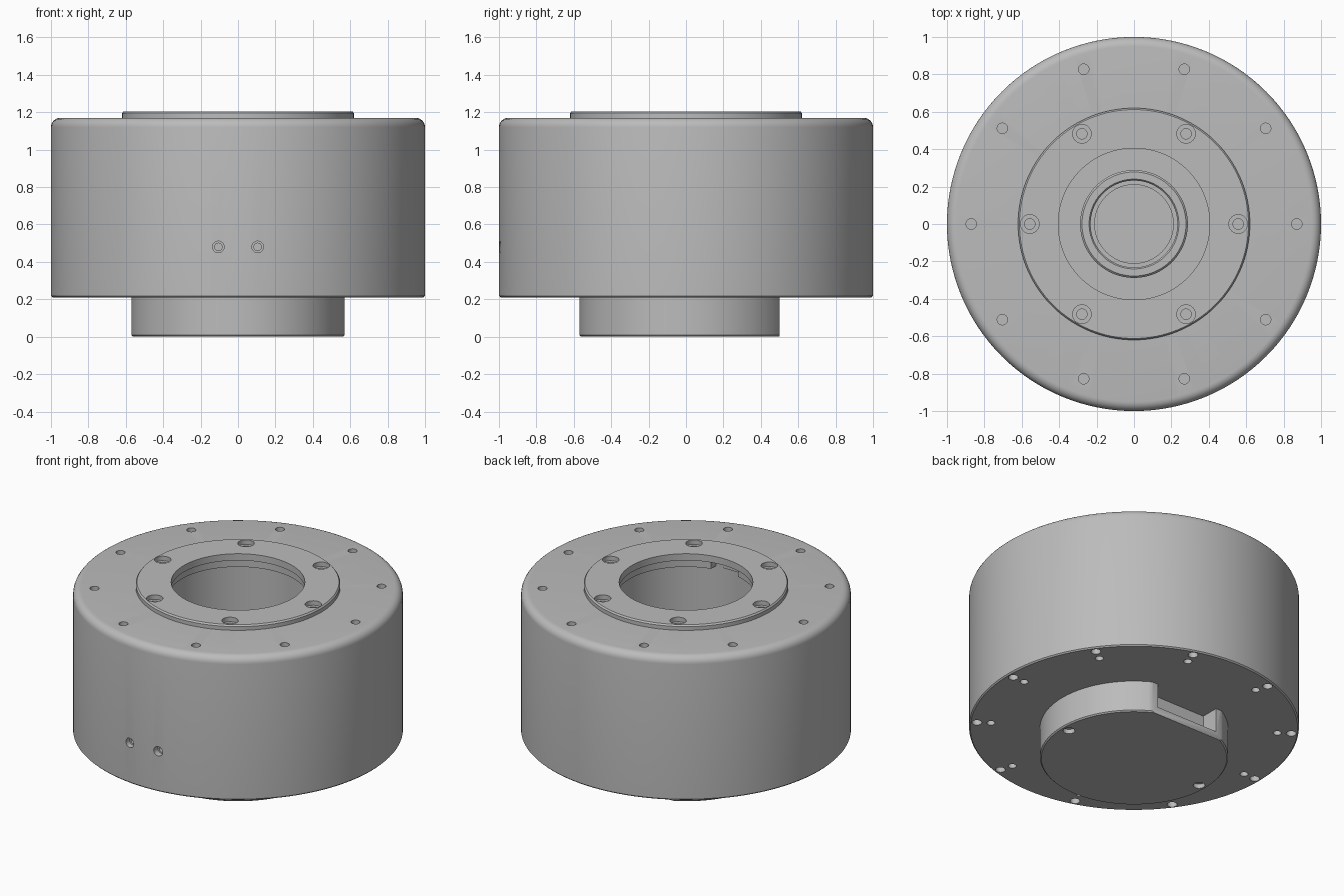
import bpy, bmesh, math
from mathutils import Matrix, Vector

if "Cube" in bpy.data.objects:
    bpy.data.objects.remove(bpy.data.objects["Cube"])

metal = bpy.data.materials.new("satin_grey")
metal.use_nodes = True
GREY = (0.5, 0.5, 0.5, 1)
metal.diffuse_color = GREY
metal.node_tree.nodes["Principled BSDF"].inputs["Base Color"].default_value = GREY


def lathe(bm, profile, steps, matrix=Matrix()):
    """Spin an (r, z) profile about the z axis into a closed solid."""
    part = bmesh.new()
    verts = [part.verts.new((r, 0, z)) for r, z in profile]
    edges = [part.edges.new(pair) for pair in zip(verts, verts[1:])]
    bmesh.ops.spin(part, geom=verts + edges, cent=(0, 0, 0), axis=(0, 0, 1),
                   angle=math.tau, steps=steps, use_duplicate=False)
    bmesh.ops.remove_doubles(part, verts=part.verts, dist=1e-5)
    bmesh.ops.recalc_face_normals(part, faces=part.faces)
    part.transform(matrix)
    mesh = bpy.data.meshes.new("temp")
    part.to_mesh(mesh)
    part.free()
    bm.from_mesh(mesh)
    bpy.data.meshes.remove(mesh)


def box(bm, low, high):
    low, high = Vector(low), Vector(high)
    matrix = Matrix.Translation((low + high) / 2) @ Matrix.Diagonal((*(high - low), 1))
    bmesh.ops.create_cube(bm, size=1, matrix=matrix)


def hole(bm, place, direction, wide, wide_depth, narrow=0, depth=0):
    """Round hole cutter, optionally counterbored, entering along direction."""
    profile = [(0, -0.02), (wide, -0.02), (wide, wide_depth)]
    if narrow:
        profile += [(narrow, wide_depth), (narrow, depth)]
    profile.append((0, profile[-1][1]))
    turn = Vector((0, 0, 1)).rotation_difference(Vector(direction)).to_matrix().to_4x4()
    lathe(bm, profile, 24, Matrix.Translation(place) @ turn)


def circle(count, radius, z):
    for i in range(count):
        a = math.tau * i / count
        yield radius * math.cos(a), radius * math.sin(a), z


def make_object(name, bm):
    mesh = bpy.data.meshes.new(name)
    bm.to_mesh(mesh)
    bm.free()
    obj = bpy.data.objects.new(name, mesh)
    bpy.context.collection.objects.link(obj)
    obj.data.materials.append(metal)
    return obj


def finish(obj, cutter_bm=None):
    bpy.ops.object.select_all(action="DESELECT")
    bpy.context.view_layer.objects.active = obj
    obj.select_set(True)
    if cutter_bm:
        cutter = make_object("cutter", cutter_bm)
        cutter.hide_render = True
        cut = obj.modifiers.new("cut", "BOOLEAN")
        cut.operation, cut.solver, cut.object = "DIFFERENCE", "EXACT", cutter
        bpy.ops.object.modifier_apply(modifier=cut.name)
        bpy.data.objects.remove(cutter)
    bpy.ops.object.shade_smooth_by_angle(angle=math.radians(30))


UP, DOWN = (0, 0, 1), (0, 0, -1)
BASE, TOP, RIM = 0.21, 1.17, 1.205
FLOOR = 0.5

# Housing: drum with rounded top edge and an open cavity
round_edge = [(0.95 + 0.05 * math.cos(a), TOP - 0.05 + 0.05 * math.sin(a))
              for a in (math.radians(15 * i) for i in range(7))]
bm = bmesh.new()
lathe(bm, [(0, BASE), (0.992, BASE), (1, BASE + 0.008), *round_edge,
           (0.42, TOP), (0.42, 1.11), (0.47, 1.11), (0.47, FLOOR), (0, FLOOR)], 128)
housing = make_object("housing", bm)

cuts = bmesh.new()
for p in circle(10, 0.87, TOP):
    hole(cuts, p, DOWN, 0.028, 0.08)
for p in circle(10, 0.87, BASE):
    hole(cuts, p, UP, 0.025, 0.08)
for p in circle(10, 0.955, BASE):
    hole(cuts, p, UP, 0.03, 0.05)
for x in (-0.105, 0.105):
    hole(cuts, (x, -0.995, 0.48), (0, 1, 0), 0.031, 0.04, 0.02, 0.1)
# Cable slot through the inner lip
box(cuts, (-0.1, -0.46, 1.09), (0.1, -0.36, 1.16))
finish(housing, cuts)

# Output ring: raised flange with six counterbored holes
bm = bmesh.new()
lathe(bm, [(0.405, TOP - 0.01), (0.62, TOP - 0.01), (0.62, RIM - 0.01),
           (0.612, RIM), (0.405, RIM), (0.405, TOP - 0.01)], 128)
ring = make_object("output_ring", bm)
cuts = bmesh.new()
for p in circle(6, 0.557, RIM):
    hole(cuts, p, DOWN, 0.05, 0.03, 0.028, 0.08)
finish(ring, cuts)

# Screw seats beneath the ring holes
cuts = bmesh.new()
for p in circle(6, 0.557, TOP):
    hole(cuts, p, DOWN, 0.028, 0.06)
finish(housing, cuts)

# Inner shaft: hollow tube standing on the cavity floor
bm = bmesh.new()
lathe(bm, [(0, FLOOR - 0.02), (0.288, FLOOR - 0.02), (0.288, 0.79), (0.278, 0.8),
           (0.24, 0.8), (0.232, 0.79), (0.232, 0.7), (0.21, 0.7),
           (0.21, FLOOR + 0.02), (0, FLOOR + 0.02)], 96)
finish(make_object("inner_shaft", bm))

# Base cover: short boss with a flat back and a connector recess
bm = bmesh.new()
lathe(bm, [(0, 0), (0.562, 0), (0.57, 0.008), (0.57, BASE + 0.02), (0, BASE + 0.02)], 128)
cover = make_object("base_cover", bm)
cuts = bmesh.new()
box(cuts, (-1, 0.5, -0.1), (1, 0.8, 0.4))
for x in (-0.515, 0.515):
    hole(cuts, (x, 0, 0), UP, 0.036, 0.03, 0.02, 0.08)
finish(cover, cuts)
cuts = bmesh.new()
box(cuts, (-0.23, 0.38, 0.05), (0.23, 0.6, 0.4))
finish(cover, cuts)
